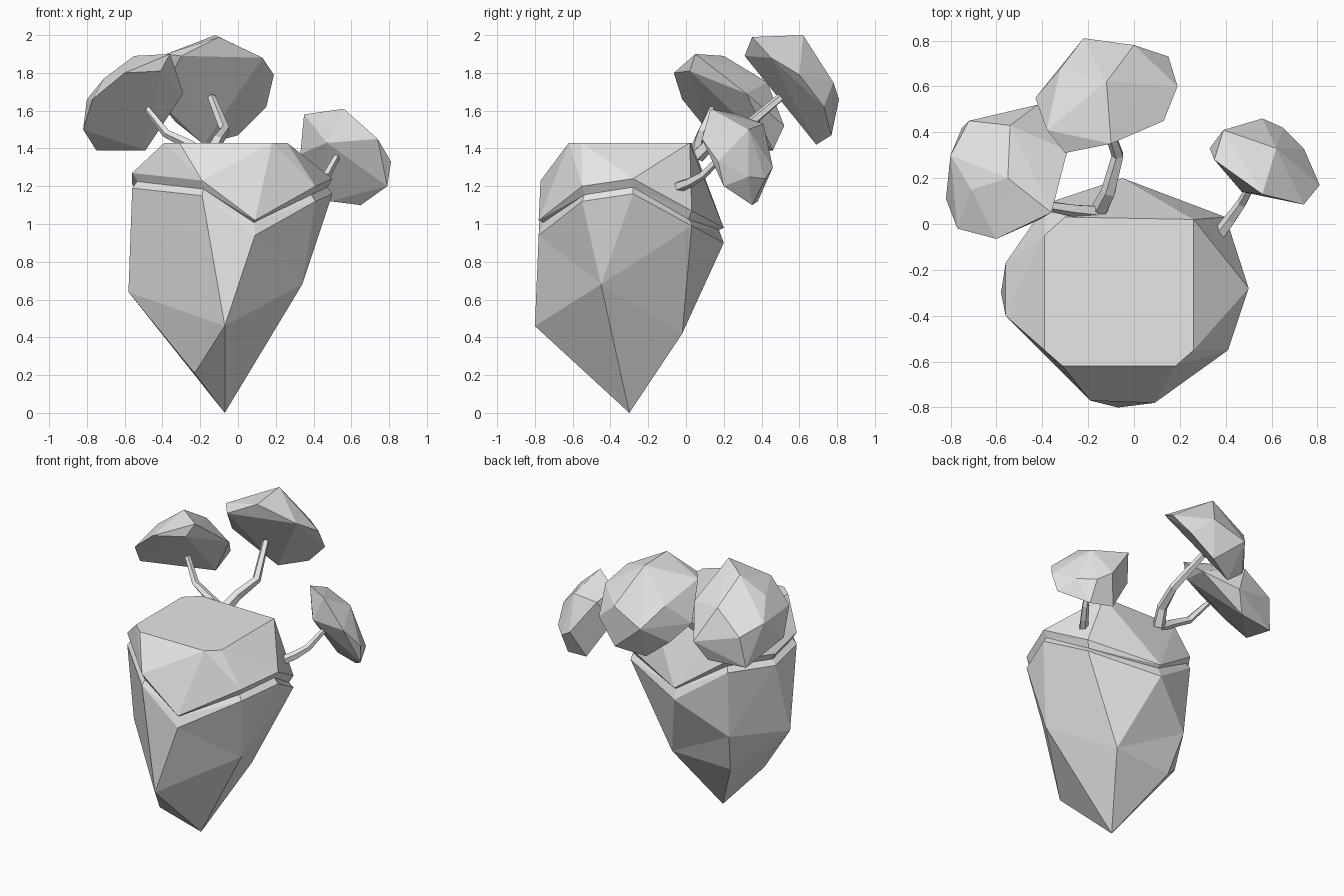
import bpy, bmesh, math
from mathutils import Vector

if "Cube" in bpy.data.objects:
    bpy.data.objects.remove(bpy.data.objects["Cube"])

GREY = (0.8, 0.8, 0.8, 1)
mat = bpy.data.materials.new("plain_grey")
mat.use_nodes = True
mat.diffuse_color = GREY
mat.node_tree.nodes["Principled BSDF"].inputs["Base Color"].default_value = GREY


def finish(bm, name):
    bmesh.ops.recalc_face_normals(bm, faces=bm.faces)
    mesh = bpy.data.meshes.new(name)
    bm.to_mesh(mesh)
    bm.free()
    mesh.materials.append(mat)
    ob = bpy.data.objects.new(name, mesh)
    bpy.context.collection.objects.link(ob)
    return ob


def ring(bm, pts):
    return [bm.verts.new(p) for p in pts]


def strip(bm, a, b):
    """Triangles between two closed rings, always taking the shorter diagonal."""
    i = j = 0
    while i < len(a) or j < len(b):
        a0, a1 = a[i % len(a)], a[(i + 1) % len(a)]
        b0, b1 = b[j % len(b)], b[(j + 1) % len(b)]
        step_a = j == len(b) or (i < len(a) and (a1.co - b0.co).length < (b1.co - a0.co).length)
        bm.faces.new((a0, a1, b0) if step_a else (a0, b1, b0))
        i, j = (i + 1, j) if step_a else (i, j + 1)


def fan(bm, loop, tip):
    for k, v in enumerate(loop):
        bm.faces.new((v, loop[(k + 1) % len(loop)], tip))


# Jagged rim shared by the rock and its cap, counter-clockwise from the front
RIM = [Vector(p) for p in (
    (-.19, -.77, 1.23), (.09, -.78, 1.02), (.41, -.55, 1.20), (.50, -.28, 1.24), (.40, .03, 1.07),
    (-.05, .20, .98), (-.38, .09, 1.21), (-.56, -.17, 1.21), (-.56, -.40, 1.27))]
MID = Vector((-.04, -.3, 0))


def groove():
    """Ring at the bottom of the gap, shallow under the low points of the rim."""
    return [MID + (p - MID) * .95 + Vector((0, 0, p.z * .05 - (.045 if p.z > 1.05 else .012))) for p in RIM]


# Pointed rock with a bevelled upper lip
bm = bmesh.new()
inner = ring(bm, groove())
outer = ring(bm, [p - Vector((0, 0, .08)) for p in RIM])
belly = ring(bm, [(-.07, -.8, .46), (.34, -.45, .68), (.12, -.02, .42), (-.36, .05, .67), (-.58, -.3, .64)])
chip = bm.verts.new((-.23, -.52, .21))
notch = bm.verts.new((-.31, -.04, .4))
tip = bm.verts.new((-.07, -.3, 0))
fan(bm, inner, bm.verts.new((MID.x, MID.y, 1.1)))
strip(bm, inner, outer)
strip(bm, outer, belly)
front, right, back, shoulder, side = belly
fan(bm, [front, right, back, notch, side, chip], tip)
for tri in ((side, front, chip), (back, shoulder, notch), (shoulder, side, notch)):
    bm.faces.new(tri)
finish(bm, "rock")

# Flat-topped cap with an undercut edge
bm = bmesh.new()
top = ring(bm, [(x, y, 1.43) for x, y in (
    (-.31, -.62), (.18, -.62), (.26, -.55), (.26, .02), (-.30, .03), (-.39, -.05), (-.39, -.55))])
edge = ring(bm, RIM)
under = ring(bm, groove())
bm.faces.new(top)
strip(bm, top, edge)
strip(bm, edge, under)
fan(bm, under, bm.verts.new((MID.x, MID.y, 1.15)))
finish(bm, "cap")


def trunk(name, pts, r):
    pts = [Vector(p) for p in pts]
    bm = bmesh.new()
    rings = []
    for k, p in enumerate(pts):
        d = (pts[min(k + 1, len(pts) - 1)] - pts[max(k - 1, 0)]).normalized()
        q = d.to_track_quat('Z', 'Y')
        rad = r * (1 - .15 * k)
        rings.append(ring(bm, [p + q @ Vector((rad * math.cos(t), rad * math.sin(t), 0))
                               for t in (math.tau * s / 5 for s in range(5))]))
    for a, b in zip(rings, rings[1:]):
        for s in range(5):
            bm.faces.new((a[s], a[(s + 1) % 5], b[(s + 1) % 5], b[s]))
    bm.faces.new(rings[0])
    bm.faces.new(rings[-1])
    finish(bm, name)


def crown(name, corners):
    """Faceted leaf mass wrapped around a few corner points."""
    bm = bmesh.new()
    ring(bm, corners)
    bmesh.ops.convex_hull(bm, input=bm.verts)
    bmesh.ops.dissolve_limit(bm, angle_limit=.08, verts=bm.verts, edges=bm.edges)
    finish(bm, name)


# Three little trees leaning outward
trunk("trunk_right", [(-.16, .05, 1.36), (-.26, .06, 1.42), (-.38, .08, 1.48), (-.48, .14, 1.61)], .034)
trunk("trunk_back", [(-.15, .06, 1.36), (-.11, .14, 1.44), (-.07, .30, 1.5), (-.14, .5, 1.67)], .04)
trunk("trunk_left", [(.36, -.06, 1.19), (.42, .02, 1.22), (.47, .09, 1.26), (.53, .2, 1.37)], .032)
crown("crown_right", [
    (-.6, -.065, 1.8), (-.77, -.02, 1.66), (-.41, .02, 1.81), (-.36, .05, 1.9), (-.55, .2, 1.89),
    (-.29, .32, 1.69), (-.42, .52, 1.52), (-.49, .46, 1.39), (-.75, .42, 1.39), (-.82, .11, 1.5),
    (-.8, .3, 1.66), (-.54, .43, 1.75), (-.72, .45, 1.6), (-.71, .15, 1.77)])
crown("crown_back", [
    (-.12, .62, 2), (-.1, .35, 1.99), (-.3, .31, 1.89), (.13, .45, 1.88), (.19, .6, 1.79),
    (.15, .73, 1.62), (0, .77, 1.47), (-.18, .69, 1.42), (-.38, .41, 1.9), (-.43, .55, 1.66),
    (-.22, .81, 1.66), (0, .78, 1.75), (-.32, .68, 1.8), (-.33, .65, 1.54)])
crown("crown_left", [
    (.56, .13, 1.61), (.35, .28, 1.58), (.65, .35, 1.1), (.49, .38, 1.12), (.81, .17, 1.33),
    (.79, .2, 1.2), (.74, .085, 1.45), (.74, .33, 1.25), (.56, .46, 1.3), (.65, .42, 1.24),
    (.39, .41, 1.53), (.33, .33, 1.37), (.47, .14, 1.43), (.62, .33, 1.5)])
